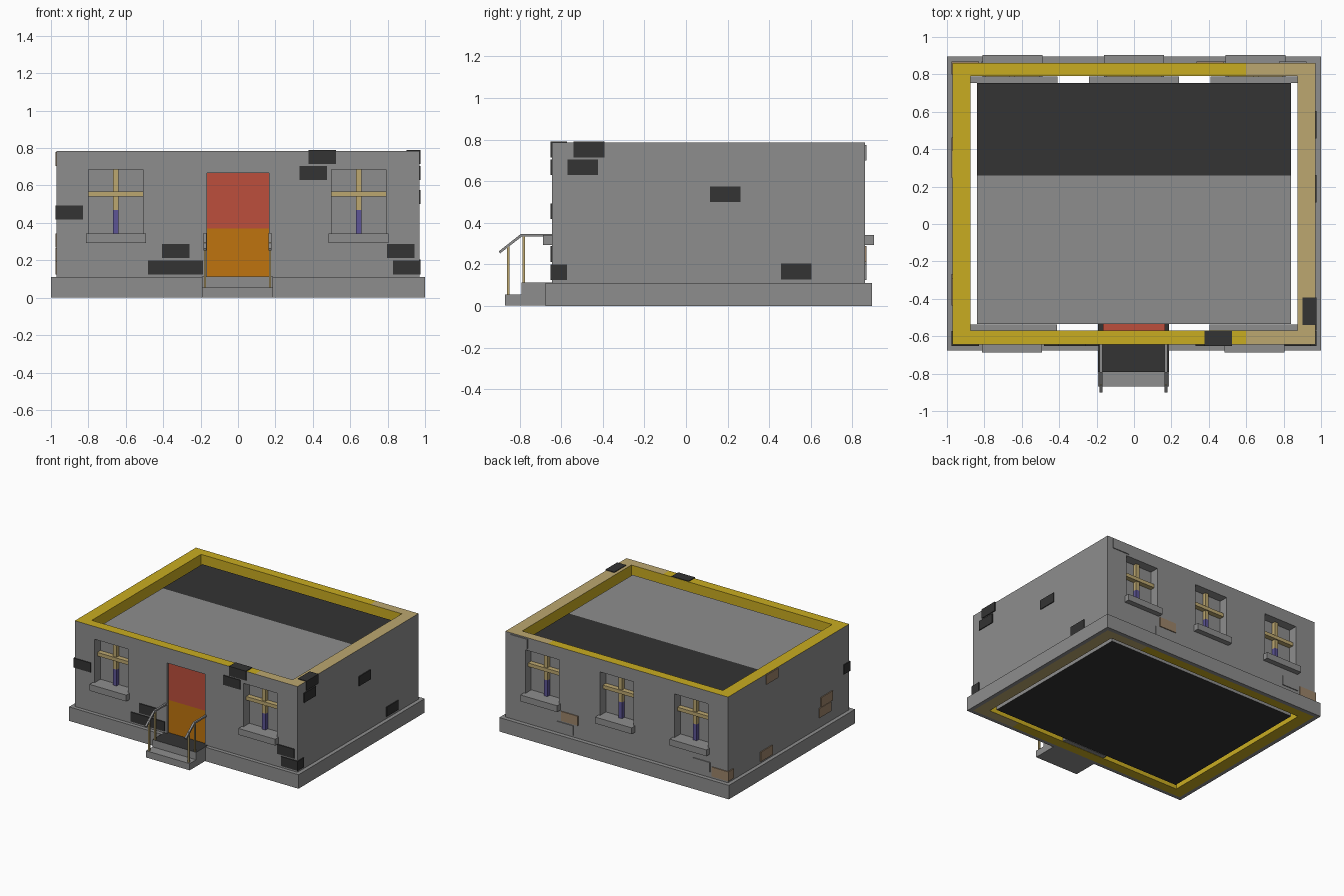
import bpy, bmesh
from mathutils import Vector

if "Cube" in bpy.data.objects:
    bpy.data.objects.remove(bpy.data.objects["Cube"])


def mat(name, r, g, b):
    lin = [((c / 255 + 0.055) / 1.055) ** 2.4 for c in (r, g, b)]
    m = bpy.data.materials.new(name)
    m.diffuse_color = (*lin, 1)
    m.use_nodes = True
    m.node_tree.nodes["Principled BSDF"].inputs["Base Color"].default_value = m.diffuse_color
    return m


GREY = mat("grey", 141, 141, 141)
BLACK = mat("charcoal", 51, 51, 51)
YELLOW = mat("yellow", 201, 172, 33)
TAN = mat("tan", 188, 167, 112)
BROWN = mat("brown", 156, 132, 106)
RED = mat("red", 188, 78, 60)
ORANGE = mat("orange", 191, 116, 14)
PURPLE = mat("purple", 93, 85, 150)


def add_object(name, bm, mats):
    me = bpy.data.meshes.new(name)
    bmesh.ops.recalc_face_normals(bm, faces=bm.faces)
    bm.to_mesh(me)
    bm.free()
    for m in mats:
        me.materials.append(m)
    ob = bpy.data.objects.new(name, me)
    bpy.context.collection.objects.link(ob)
    return ob


def box_into(bm, x0, x1, y0, y1, z0, z1):
    vs = bmesh.ops.create_cube(bm, size=1)["verts"]
    for v in vs:
        v.co = ((x0 + x1) / 2 + v.co.x * (x1 - x0),
                (y0 + y1) / 2 + v.co.y * (y1 - y0),
                (z0 + z1) / 2 + v.co.z * (z1 - z0))


def cut(bm, co, no):
    bmesh.ops.bisect_plane(bm, geom=bm.verts[:] + bm.edges[:] + bm.faces[:],
                           plane_co=co, plane_no=no)


def paint(ob, rule):
    for p in ob.data.polygons:
        p.material_index = rule(p.center, p.normal)


def box(name, x0, x1, y0, y1, z0, z1, *mats):
    bm = bmesh.new()
    box_into(bm, x0, x1, y0, y1, z0, z1)
    return add_object(name, bm, mats)


def ring(name, outer, inner, z0, z1, *mats):
    """Rectangular frame: outer/inner = (x half width, y min, y max)."""
    bm = bmesh.new()
    loops = []
    for (h, a, b) in (outer, inner):
        for z in (z0, z1):
            loops.append([bm.verts.new((x, y, z))
                          for x, y in ((-h, a), (h, a), (h, b), (-h, b))])
    ob, ot, ib, it = loops
    for p, q in ((ob, ot), (ot, it), (it, ib), (ib, ob)):
        for i in range(4):
            j = (i + 1) % 4
            bm.faces.new((p[i], p[j], q[j], q[i]))
    return add_object(name, bm, mats)


# Plinth and walls
FRONT, BACK = -0.645, 0.862
IN_F, IN_B = -0.57, 0.79
ring("plinth", (1.0, -0.675, 0.895), (0.968, FRONT, BACK), 0, 0.11, GREY)
walls = ring("walls", (0.97, FRONT, BACK), (0.875, IN_F, IN_B), 0, 0.785,
             GREY, YELLOW, TAN)

# Window and door openings
windows = [(-0.653, -1), (0.645, -1), (-0.65, 1), (0, 1), (0.65, 1)]
bm = bmesh.new()
for cx, side in windows:
    y0, y1 = (-0.75, -0.55) if side < 0 else (0.77, 0.97)
    box_into(bm, cx - 0.146, cx + 0.146, y0, y1, 0.34, 0.685)
box_into(bm, -0.165, 0.165, -0.75, -0.55, 0.11, 0.667)
cutter = add_object("opening_cutter", bm, [GREY])
cutter.hide_render = True
mod = walls.modifiers.new("openings", "BOOLEAN")
mod.operation = "DIFFERENCE"
mod.solver = "EXACT"
mod.object = cutter
dg = bpy.context.evaluated_depsgraph_get()
cut_mesh = bpy.data.meshes.new_from_object(walls.evaluated_get(dg))
walls.modifiers.clear()
walls.data = cut_mesh
bpy.data.objects.remove(cutter)
bm = bmesh.new()
bm.from_mesh(walls.data)
cut(bm, (0.6, 0, 0), (1, 0, 0))
bm.to_mesh(walls.data)
bm.free()


def wall_rule(c, n):
    if abs(n.z) > 0.9 and (c.z > 0.77 or c.z < 0.01):   # top and underside
        return 2 if c.x > 0.6 else 1
    inside = abs(c.x) < 0.88 and IN_F - 0.01 < c.y < IN_B + 0.01
    facing_in = n.dot(Vector((c.x, c.y - 0.11, 0))) < 0
    return 1 if inside and facing_in and abs(n.z) < 0.1 else 0


paint(walls, wall_rule)

# Inner core carrying the flat roof and the floor
bm = bmesh.new()
box_into(bm, -0.84, 0.84, -0.535, 0.755, 0.005, 0.73)
cut(bm, (0, 0.26, 0), (0, 1, 0))
core = add_object("roof_core", bm, [GREY, BLACK])
paint(core, lambda c, n: int(n.z < -0.5 or (n.z > 0.5 and c.y > 0.26)))

# Windows: pane, crossbars and sill
for cx, side in windows:
    def span(front_dist, back_dist):
        """Depths measured from the outer wall face, positive = inward."""
        face = FRONT if side < 0 else BACK
        return sorted((face - side * front_dist, face - side * back_dist))
    box("window_pane", cx - 0.24, cx + 0.24, *span(0.074, 0.108), 0.30, 0.70, GREY)
    box("window_crossbar", cx - 0.146, cx + 0.146, *span(0.035, 0.075),
        0.54, 0.568, TAN)
    bm = bmesh.new()
    box_into(bm, cx - 0.015, cx + 0.015, *span(0.045, 0.075), 0.34, 0.685)
    cut(bm, (0, 0, 0.47), (0, 0, 1))
    bar = add_object("window_mullion", bm, [TAN, PURPLE])
    paint(bar, lambda c, n: int(c.z < 0.47))
    box("window_sill", cx - 0.16, cx + 0.16, *span(-0.042, 0.075),
        0.292, 0.342, GREY)

# Door
bm = bmesh.new()
box_into(bm, -0.165, 0.165, -0.628, -0.535, 0.11, 0.667)
cut(bm, (0, 0, 0.37), (0, 0, 1))
door = add_object("door", bm, [ORANGE, RED])
paint(door, lambda c, n: int(c.z > 0.37))

# Entrance steps
landing = box("upper_step", -0.192, 0.188, -0.79, -0.535, 0.002, 0.113, GREY, BLACK)
paint(landing, lambda c, n: int(n.z > 0.5))
box("lower_step", -0.192, 0.188, -0.87, -0.79, 0.002, 0.055, GREY)

# Handrails and posts
for x in (-0.176, 0.171):
    box("rail_post", x - 0.006, x + 0.006, -0.861, -0.849, 0.05, 0.295, TAN)
    box("rail_post", x - 0.006, x + 0.006, -0.786, -0.774, 0.11, 0.34, TAN)
    bm = bmesh.new()
    profile = [(-0.64, 0.347), (-0.793, 0.347), (-0.9, 0.263),
               (-0.895, 0.252), (-0.788, 0.335), (-0.64, 0.335)]
    f = bm.faces.new([bm.verts.new((x - 0.008, y, z)) for y, z in profile])
    ext = bmesh.ops.extrude_face_region(bm, geom=[f])["geom"]
    bmesh.ops.translate(bm, vec=(0.016, 0, 0),
                        verts=[e for e in ext if isinstance(e, bmesh.types.BMVert)])
    add_object("handrail", bm, [GREY])

# Exposed bricks: start along the wall, bottom height
L, H, OUT = 0.147, 0.075, 0.007
for u, z in ((-0.977, 0.417), (-0.405, 0.212), (-0.48, 0.125), (-0.333, 0.125),
             (0.328, 0.63), (0.378, 0.715), (0.797, 0.212), (0.83, 0.125)):
    box("front_brick", u, u + L, FRONT - OUT, -0.572, z, z + H, BLACK)
for u, z in ((-0.54, 0.715), (-0.57, 0.63), (0.115, 0.5), (0.456, 0.128)):
    box("right_brick", 0.9, 0.97 + OUT, u, u + L, z, z + H, BLACK)
for u, z, m in ((0.775, 0.7, GREY), (0.335, 0.212, BROWN), (0.375, 0.125, GREY),
                (-0.815, 0.155, GREY), (-0.977, 0.125, BROWN)):
    box("back_brick", u, u + L, 0.8, BACK + OUT, z, z + H, m)
for u, z in ((0.245, 0.705), (-0.435, 0.268), (-0.415, 0.19), (0.315, 0.125)):
    box("left_brick", -0.97 - OUT, -0.9, u, u + L, z, z + H, BROWN)
